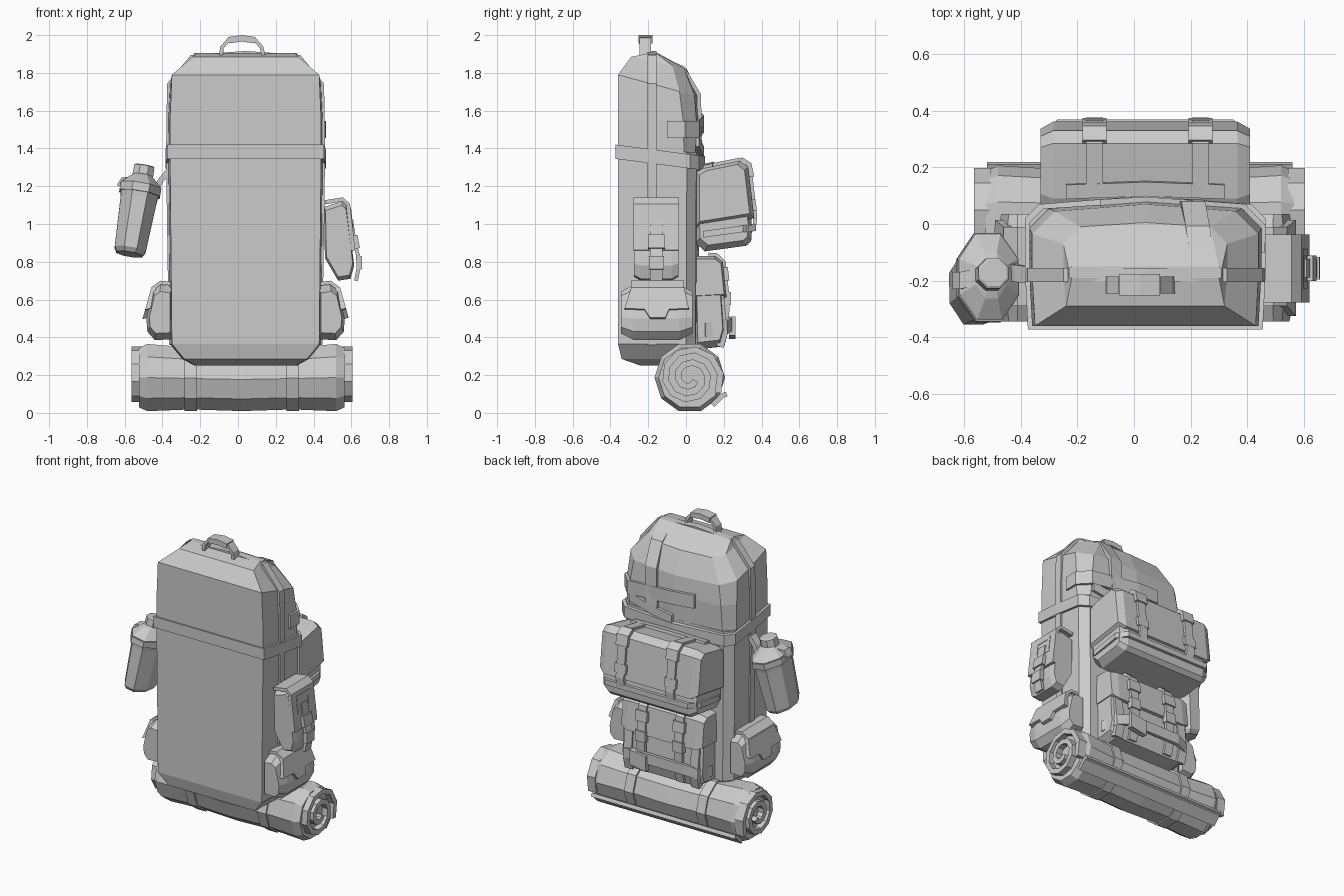
import bpy, bmesh
from math import sin, cos, pi
from mathutils import Vector as V

CX = 0.04  # centre line of the pack


def mesh(name, verts, faces):
    me = bpy.data.meshes.new(name)
    me.from_pydata([tuple(v) for v in verts], [], faces)
    bm = bmesh.new()
    bm.from_mesh(me)
    bmesh.ops.recalc_face_normals(bm, faces=bm.faces)
    bm.to_mesh(me)
    bm.free()
    ob = bpy.data.objects.new(name, me)
    bpy.context.collection.objects.link(ob)
    return ob


def loft(name, rings):
    n, k = len(rings[0]), len(rings)
    faces = [(i * n + j, i * n + (j + 1) % n, (i + 1) * n + (j + 1) % n, (i + 1) * n + j)
             for i in range(k - 1) for j in range(n)]
    faces += [tuple(range(n)), tuple((k - 1) * n + j for j in range(n))]
    return mesh(name, [v for r in rings for v in r], faces)


def ribbon(name, pts, width, thick):
    """Flat strap swept along pts; width is a vector across the strap."""
    pts, w = [V(p) for p in pts], V(width)
    rings = []
    for i, p in enumerate(pts):
        t = pts[min(i + 1, len(pts) - 1)] - pts[max(i - 1, 0)]
        n = t.cross(w).normalized() * thick / 2
        rings.append([p - w / 2 - n, p + w / 2 - n, p + w / 2 + n, p - w / 2 + n])
    return loft(name, rings)


def prism(name, prof, a, b, inset, place, shrink=0.85):
    """Profile extruded from a to b with chamfered ends; place(u, v, t) gives xyz."""
    cu = sum(p[0] for p in prof) / len(prof)
    cv = sum(p[1] for p in prof) / len(prof)
    return loft(name, [[place(cu + (u - cu) * s, cv + (v - cv) * s, t) for u, v in prof]
                       for t, s in ((a, shrink), (a + inset, 1), (b - inset, 1), (b, shrink))])


def plate(name, pts, offset):
    o = V(offset)
    return loft(name, [[V(p) - o for p in pts], [V(p) + o for p in pts]])


def ring(z, w, f, b, c, bulge, slope=0.0):
    """Pack cross-section: flat front, chamfered and slightly bulged back."""
    pts = [(-w + .01, f), (w - .01, f), (w, (f + b) / 2 - .02), (w, b - c), (w - c, b),
           (0, b + bulge), (-w + c, b), (-w, b - c), (-w, (f + b) / 2 - .02)]
    return [(CX + x, y, z + slope * (y - f)) for x, y in pts]


def yz(u, v, t):
    return (t, u, v)


# Main bag, hood and compression band
loft("main_bag", [ring(.25, .27, -.24, -.06, .03, .01), ring(.285, .335, -.34, .03, .04, .01),
                  ring(.365, .40, -.36, .05, .05, .015), ring(1.38, .41, -.36, .055, .05, .02)])
loft("hood", [ring(1.36, .41, -.36, .05, .06, .025), ring(1.55, .41, -.36, .055, .07, .025),
              ring(1.79, .40, -.36, .045, .08, .025, -.27), ring(1.885, .29, -.29, -.01, .06, .015, -.22),
              ring(1.905, .27, -.19, -.15, .01, 0)])
loft("hood_band", [ring(1.345, .425, -.372, .07, .05, .03, -.13),
                   ring(1.42, .425, -.372, .07, .05, .03, -.13)])

# Seam strip running up the sides and over the hood
ribbon("side_seam", [(CX + x, -.18, z) for x, z in
       ((-.395, .36), (-.41, 1.36), (-.405, 1.74), (-.285, 1.885), (0, 1.905),
        (.285, 1.885), (.405, 1.74), (.41, 1.36), (.395, .36))], (0, .05, 0), .022)

# Carry handle
arch = [(-.09, 1.89), (-.085, 1.935), (-.05, 1.975), (.02, 1.985), (.09, 1.975), (.125, 1.935), (.135, 1.89)]
ribbon("carry_handle", [(x, -.215, z) for x, z in arch], (0, .06, 0), .02)
ribbon("handle_grip", [(x, -.215, z - .002) for x, z in arch[2:5]], (0, .075, 0), .034)

# Straps stitched onto the hood
ribbon("hood_strap_vertical", [(.24, -.11, 1.865), (.225, -.015, 1.825), (.21, .068, 1.685), (.20, .075, 1.42)],
       (.085, 0, 0), .022)
ribbon("hood_strap_long", [(.452, -.10, 1.50), (.455, -.01, 1.50), (.39, .06, 1.50), (.04, .085, 1.53), (-.12, .076, 1.54)],
       (0, 0, .09), .022)
ribbon("hood_strap_short", [(.38, .06, 1.44), (.20, .075, 1.40), (.04, .085, 1.38)], (0, 0, .06), .02)

# Upper back pocket with overlapping lid
up = [(.04, 1.26), (.09, 1.28), (.28, 1.315), (.32, 1.28), (.35, .98), (.345, .91), (.32, .885), (.10, .855), (.05, .90)]
prism("upper_pocket", up, CX - .35, CX + .35, .05, yz)
lid = [(.05, 1.27), (.09, 1.295), (.285, 1.335), (.33, 1.30), (.362, 1.03), (.05, .98)]
prism("upper_pocket_lid", lid, CX - .37, CX + .37, .045, yz)
ribbon("upper_pocket_piping", [(CX - .35, .09, .945), (CX - .355, .30, .975), (CX - .31, .36, .98),
       (CX + .31, .36, .98), (CX + .355, .30, .975), (CX + .35, .09, .945)], (0, 0, .035), .02)
ribbon("upper_pocket_tab", [(-.24, .115, 1.305), (.04, .125, 1.315), (.32, .115, 1.305)], (0, .05, .01), .02)

# Lower back pocket with flap and cross band
low = [(.04, .82), (.15, .82), (.18, .79), (.205, .42), (.185, .35), (.05, .335)]
prism("lower_pocket", low, CX - .30, CX + .30, .05, yz)
flap = [(.04, .83), (.155, .83), (.195, .80), (.215, .61), (.04, .60)]
prism("lower_pocket_flap", flap, CX - .305, CX + .305, .05, yz)
ribbon("lower_cross_band", [(CX - .30, .10, .44), (CX - .27, .21, .45), (CX - .19, .235, .47), (CX + .19, .235, .47),
       (CX + .27, .21, .45), (CX + .30, .10, .44)], (0, 0, .07), .022)
for x in (CX - .25, CX + .25):
    ribbon("lower_pocket_rib", [(x, .18, .62), (x, .20, .42), (x, .18, .35)], (.06, 0, 0), .04)

# Buckled straps on both back pockets
for x in (-.14, .235):
    ribbon("upper_strap", [(x, .10, 1.305), (x, .285, 1.342), (x, .338, 1.30), (x, .368, 1.04), (x, .36, .97)],
           (.06, 0, 0), .018)
    ribbon("upper_buckle_top", [(x, .29, 1.343), (x, .335, 1.315), (x, .348, 1.25)], (.085, 0, 0), .026)
    ribbon("upper_buckle_low", [(x, .356, 1.13), (x, .363, 1.07)], (.085, 0, 0), .024)
for x in (-.10, .18):
    ribbon("lower_strap", [(x, .12, .838), (x, .16, .837), (x, .20, .80), (x, .222, .60), (x, .215, .44), (x, .195, .36)],
           (.06, 0, 0), .02)
    ribbon("lower_buckle_top", [(x, .204, .77), (x, .212, .70)], (.085, 0, 0), .035)
    ribbon("lower_buckle_low", [(x, .22, .64), (x, .221, .57)], (.075, 0, 0), .035)
ribbon("lower_buckle_side", [(.12, .245, .44), (.24, .245, .46)], (0, 0, .10), .035)

# Hip pouches on both sides, each with a tongued flap
pouch = [(.38, .67), (.45, .68), (.49, .65), (.525, .50), (.52, .43), (.48, .385), (.38, .39)]
tongue = [(-.29, .66), (-.01, .66), (.015, .55), (-.09, .545), (-.11, .50), (-.19, .50), (-.22, .545), (-.325, .55)]
for s in (1, -1):
    prism("hip_pouch", pouch, -.345, .035, .07, lambda u, v, t: (CX + s * u, t, v), .75)
    plate("hip_pouch_flap", [(CX + s * (.487 + (.66 - z) * .28), y, z) for y, z in tongue], (.014, 0, .004))
    ribbon("hip_pouch_top", [(CX + s * .38, -.15, .682), (CX + s * .45, -.15, .69), (CX + s * .495, -.15, .655)],
           (0, .28, 0), .02)

# Tilted side pocket with framed panel, strap and buckles
side = [(.455, 1.09), (.55, 1.12), (.575, 1.10), (.615, .78), (.595, .71), (.53, .70), (.46, .82)]
prism("side_pocket", side, -.275, -.04, .035, lambda u, v, t: (u, t, v), .9)
ribbon("side_pocket_cover", [(.46, -.157, 1.115), (.555, -.157, 1.13), (.582, -.157, 1.105), (.610, -.157, .86)],
       (0, .24, 0), .022)
for y, z0, z1, w in ((-.157, 1.08, 1.055, .14), (-.215, 1.08, .96, .025), (-.10, 1.08, .96, .025), (-.157, .985, .96, .14)):
    ribbon("panel_frame", [(.712 - .114 * z0, y, z0), (.712 - .114 * z1, y, z1)], (0, w, 0), .02)
ribbon("side_strap", [(.60, -.157, 1.02), (.617, -.157, .90), (.645, -.157, .80), (.625, -.157, .70)], (0, .065, 0), .02)
ribbon("side_buckle_top", [(.615, -.157, .94), (.628, -.157, .87)], (0, .09, 0), .035)
ribbon("side_buckle_low", [(.64, -.157, .83), (.643, -.157, .76)], (0, .08, 0), .03)

# Water bottle hanging from the left side
A, D = V((-.575, -.23, .84)), V((.17, .12, 1)).normalized()
U = V((1, 0, -.17)).normalized()
W = D.cross(U)


def bottle_ring(t, ru, rw, n=8):
    return [A + D * t + U * ru * cos((j + .5) * 2 * pi / n) + W * rw * sin((j + .5) * 2 * pi / n) for j in range(n)]


loft("bottle", [bottle_ring(0, .075, .12), bottle_ring(.025, .09, .14), bottle_ring(.30, .105, .155),
                bottle_ring(.37, .115, .165), bottle_ring(.42, .06, .09), bottle_ring(.43, .05, .06)])
loft("bottle_collar", [bottle_ring(.325, .118, .17), bottle_ring(.365, .118, .17)])
loft("bottle_cap", [bottle_ring(.42, .06, .06), bottle_ring(.475, .058, .058), bottle_ring(.48, .05, .05)])
ribbon("bottle_hanger", [(-.43, -.17, 1.19), (-.41, -.175, 1.23), (-.36, -.18, 1.29)], (0, .06, 0), .03)
ribbon("bottle_clip", [(-.63, -.20, 1.20), (-.61, -.20, 1.235), (-.57, -.19, 1.24), (-.54, -.18, 1.21)], (0, .06, 0), .025)

# Bedroll with spiral ends and two tie bands
RX, RY, RZ = .02, .02, .187


def roll_ring(x, r, dz=0.0, n=10):
    return [(RX + x, RY + r * cos(j * 2 * pi / n), RZ + dz + r * sin(j * 2 * pi / n)) for j in range(n)]


loft("bedroll", [roll_ring(-.545, .165), roll_ring(-.50, .187), roll_ring(-.27, .172, -.005), roll_ring(0, .176, -.01),
                 roll_ring(.27, .172, -.005), roll_ring(.50, .187), roll_ring(.545, .165)])
for s in (-1, 1):
    loft("bedroll_tie", [roll_ring(s * .27 - .033, .184, -.003), roll_ring(s * .27 + .033, .184, -.003)])
    spiral = [(.17 - .0068 * i, -.5 + i * 2 * pi / 10) for i in range(21)]
    ribbon("bedroll_spiral", [(RX + s * .555, RY + r * cos(a), RZ + r * sin(a)) for r, a in spiral], (.06, 0, 0), .034)
# Loose outer edge of the rolled blanket
ribbon("bedroll_edge", [(RX, RY + .12, .04), (RX, RY + .17, .09), (RX, RY + .195, .10)], (1.08, 0, 0), .025)
